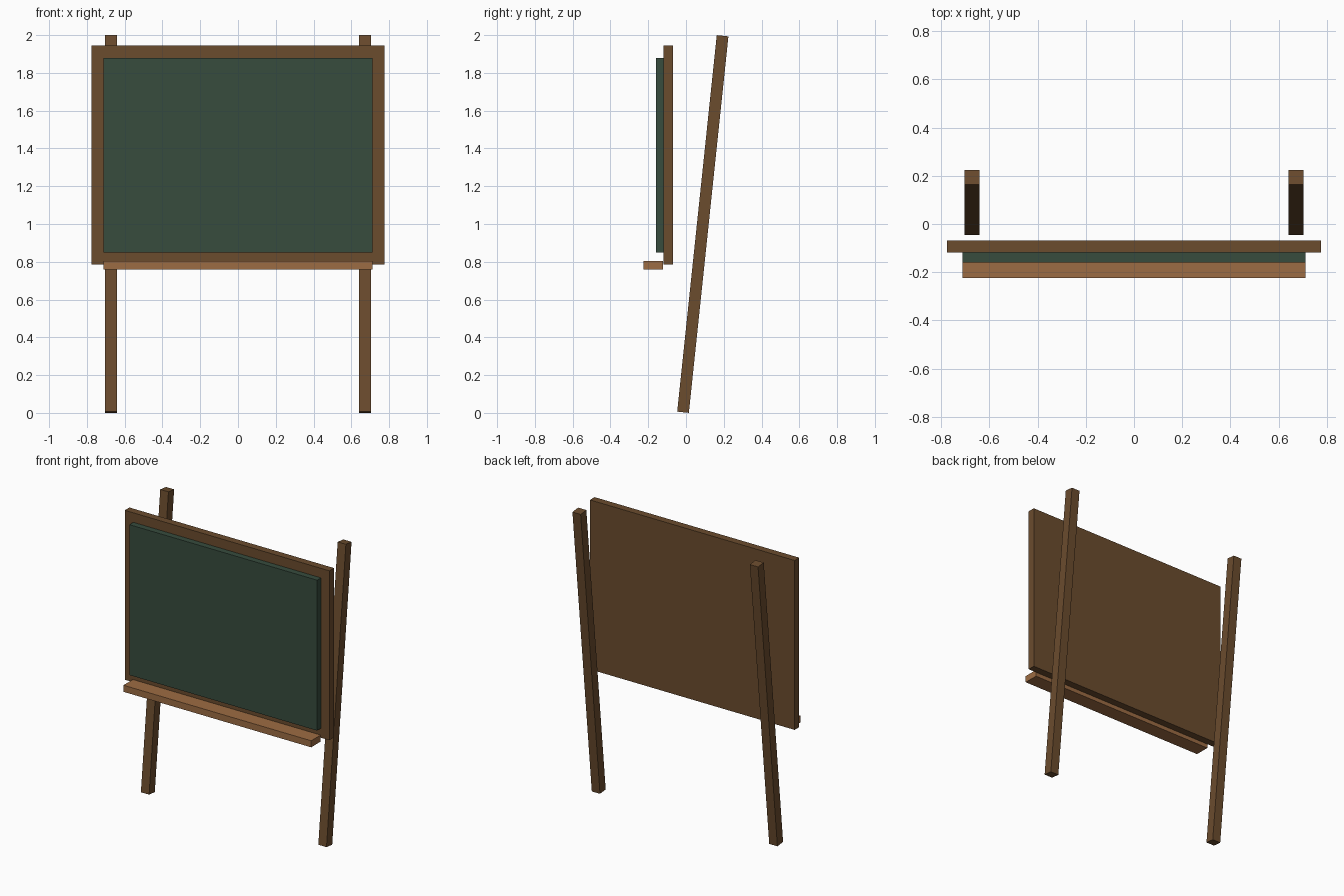
import bpy
from math import radians
from mathutils import Vector

cube = bpy.data.objects.get("Cube")
if cube:
    bpy.data.objects.remove(cube, do_unlink=True)


def material(name, rgb):
    mat = bpy.data.materials.new(name)
    mat.use_nodes = True
    mat.diffuse_color = (*rgb, 1)
    bsdf = next(n for n in mat.node_tree.nodes if n.type == "BSDF_PRINCIPLED")
    bsdf.inputs["Base Color"].default_value = (*rgb, 1)
    return mat


def box(name, low, high, mat):
    """Box between two opposite corners, with its origin at the centre."""
    low, high = Vector(low), Vector(high)
    bpy.ops.mesh.primitive_cube_add(size=1, location=(low + high) / 2)
    obj = bpy.context.object
    obj.name = name
    obj.scale = high - low
    obj.data.materials.append(mat)
    return obj


dark_wood = material("dark wood", (0.147, 0.072, 0.027))
light_wood = material("light wood", (0.335, 0.150, 0.056))
slate_green = material("slate green", (0.038, 0.072, 0.048))

# Backing panel, writing surface and chalk ledge
box("backing_frame", (-0.775, -0.118, 0.785), (0.775, -0.068, 1.945), dark_wood)
box("writing_board", (-0.711, -0.16, 0.85), (0.711, -0.118, 1.88), slate_green)
box("chalk_tray", (-0.711, -0.224, 0.76), (0.711, -0.122, 0.805), light_wood)

# Pair of posts leaning backwards
half, half_length = 0.031, 1.002
for side, x in (("left", 0.672), ("right", -0.672)):
    leg = box(side + "_leg", (x - half, 0.089 - half, 1 - half_length),
              (x + half, 0.089 + half, 1 + half_length), dark_wood)
    leg.rotation_euler.x = radians(-6)
